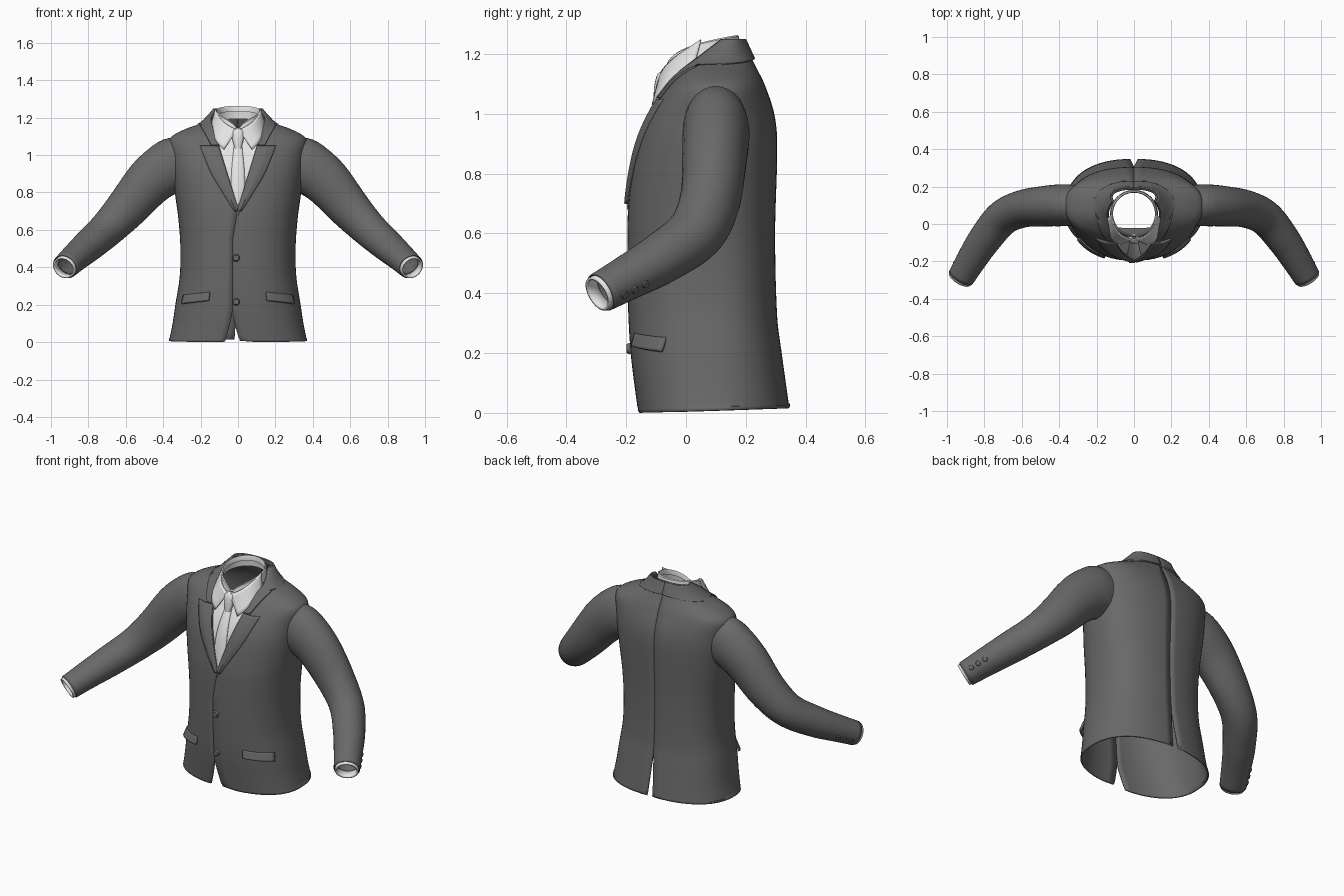
import bpy, bmesh, math
from mathutils import Vector

cube = bpy.data.objects.get("Cube")
if cube:
    bpy.data.objects.remove(cube)


def material(name, value):
    m = bpy.data.materials.new(name)
    m.use_nodes = True
    m.diffuse_color = (value, value, value, 1)
    m.node_tree.nodes["Principled BSDF"].inputs["Base Color"].default_value = m.diffuse_color
    return m


CLOTH = material("charcoal cloth", 0.14)
SHIRT = material("white shirt", 0.78)


def curve(keys, z):
    """Smooth interpolation through (z, value) keys."""
    n = len(keys) - 1
    z = min(max(z, keys[0][0]), keys[n][0])
    i = next(k for k in range(n) if z <= keys[k + 1][0])
    slope = lambda k: ((keys[min(k + 1, n)][1] - keys[max(k - 1, 0)][1])
                       / (keys[min(k + 1, n)][0] - keys[max(k - 1, 0)][0]))
    (za, a), (zb, b) = keys[i], keys[i + 1]
    h = zb - za
    t = (z - za) / h
    s = t * t * (3 - 2 * t)
    return a + (b - a) * s + h * t * (1 - t) * ((1 - t) * slope(i) - t * slope(i + 1))


def lerp_range(a, b, n):
    return [a + (b - a) * i / n for i in range(n + 1)]


def sheet(name, rows, mat, thick=0.0, offset=-1, closed=False):
    """Mesh from rows of points, optionally thickened."""
    bm = bmesh.new()
    vs = [[bm.verts.new(p) for p in r] for r in rows]
    for r, q in zip(vs, vs[1:]):
        m = len(r)
        for i in range(m if closed else m - 1):
            j = (i + 1) % m
            bm.faces.new((r[i], r[j], q[j], q[i]))
    bmesh.ops.remove_doubles(bm, verts=bm.verts, dist=0.0002)
    bmesh.ops.recalc_face_normals(bm, faces=bm.faces)
    return finish(name, bm, mat, thick, offset)


def finish(name, bm, mat, thick=0.0, offset=-1):
    me = bpy.data.meshes.new(name)
    bm.to_mesh(me)
    bm.free()
    ob = bpy.data.objects.new(name, me)
    bpy.context.collection.objects.link(ob)
    me.materials.append(mat)
    if thick:
        mod = ob.modifiers.new("thickness", "SOLIDIFY")
        mod.thickness, mod.offset = thick, offset
    bpy.ops.object.select_all(action="DESELECT")
    ob.select_set(True)
    bpy.context.view_layer.objects.active = ob
    bpy.ops.object.shade_smooth_by_angle(angle=math.radians(40))
    return ob


# Torso cross-section by height: half width, front, middle and back
WIDTH = [(0, .37), (.1, .35), (.2, .335), (.35, .312), (.5, .308), (.65, .318), (.78, .335), (.9, .35),
         (1, .36), (1.07, .37), (1.1, .355), (1.14, .28), (1.17, .2), (1.21, .155), (1.25, .12)]
FRONT = [(0, -.16), (.2, -.185), (.4, -.195), (.65, -.195), (.75, -.188), (.9, -.163), (1, -.125),
         (1.1, -.06), (1.15, -.015), (1.2, .03), (1.25, .1)]
MIDDLE = [(0, .08), (.9, .09), (1.1, .1), (1.2, .11), (1.25, .145)]
BACK = [(0, .348), (.2, .32), (.32, .305), (.6, .298), (.9, .305), (1, .295), (1.1, .262),
        (1.16, .232), (1.2, .213), (1.25, .19)]
NECK_EDGE = [(.72, 0), (1.04, .098), (1.15, .128), (1.2, .137), (1.25, .11)]
SQUARE = 0.85
TOP = 1.25


def surface(side, a, z, out=0.0):
    """Point on the torso; angle 0 is the front centre, pi the back."""
    s, c = math.sin(a), math.cos(a)
    mid = curve(MIDDLE, z)
    depth = (mid - curve(FRONT, z) if c > 0 else curve(BACK, z) - mid) + out
    x = (curve(WIDTH, z) + out) * math.copysign(abs(s) ** SQUARE, s)
    return Vector((side * x, mid - math.copysign(abs(c) ** SQUARE, c) * depth, z))


def angle_at(x, z, out=0.0):
    r = min(1, abs(x) / (curve(WIDTH, z) + out))
    return math.copysign(math.asin(r ** (1 / SQUARE)), x)


def front_edge(side, z):
    if z >= .72:
        return curve(NECK_EDGE, z)
    seam = -.03 * min(1, (.72 - z) / .18)
    gap = .04 * max(0, 1 - z / .17) ** 1.3
    return side * seam + gap


# Jacket body, one panel per side, split by the lapel opening and back vent
for side, label in ((1, "left"), (-1, "right")):
    rows = []
    for z in lerp_range(0, TOP, 110):
        a = angle_at(front_edge(side, z), z)
        b = math.pi - angle_at(.02 * max(0, 1 - z / .28), z)
        row = [surface(side, t, z) for t in lerp_range(a, b, 36)]
        if z < .02:
            for p in row:
                p.z += .016 * (p.y + .16) / .5 + .008 * max(0, 1 - abs(p.x) / .1)
        rows.append(row)
    sheet(label + "_body_panel", rows, CLOTH, .008)

    # Lapel, widening up to the notch
    LAPEL = [(.7, .02), (.78, .07), (.9, .14), (1.0, .182), (1.05, .2)]
    rows = []
    for z in lerp_range(.7, 1.05, 24):
        a, b = angle_at(front_edge(side, z), z), angle_at(curve(LAPEL, z), z)
        rows.append([surface(side, t, z, .014 - .008 * abs(k - 4) / 4)
                     for k, t in enumerate(lerp_range(a, b, 8))])
    sheet(label + "_lapel", rows, CLOTH, .01)

    # Collar leaf running up from the notch and round the back of the neck
    rows = []
    for z in lerp_range(1.055, TOP, 40):
        a = angle_at(curve(NECK_EDGE, z), z)
        if z < 1.165:
            b = angle_at(.14 + .055 * (z - 1.055) / .11, z)
        else:
            b = math.pi / 2 * (1 + min(1, (z - 1.165) / .02))
        rows.append([surface(side, t, z, .011) for t in lerp_range(a, max(a, b), 24)])
    sheet(label + "_collar_leaf", rows, CLOTH, .01)

    # Hip pocket flap
    rows = []
    for v in lerp_range(0, 1, 5):
        row = []
        for u in lerp_range(0, 1, 12):
            z = .268 - .015 * u - .045 * v
            row.append(surface(side, angle_at(.15 + .14 * u, z), z, .004 + .014 * v))
        rows.append(row)
    sheet(label + "_pocket_flap", rows, CLOTH, .012)


# Sleeves: path points with vertical and sideways radii
SLEEVE = [((.25, .1, .95), .14, .1), ((.335, .1, .945), .15, .11), ((.39, .1, .922), .142, .112),
          ((.48, .095, .85), .13, .108), ((.6, .08, .71), .112, .1), ((.705, .03, .6), .096, .095),
          ((.8, -.085, .515), .086, .088), ((.865, -.185, .458), .076, .08), ((.925, -.285, .403), .068, .072)]
STEPS = 6


def sleeve_frame(k):
    """Centre, axes and radii at position k along the sleeve."""
    get = lambda f: curve([(i, f(key)) for i, key in enumerate(SLEEVE)], k)
    pos = lambda q: Vector([curve([(i, key[0][d]) for i, key in enumerate(SLEEVE)], q) for d in range(3)])
    last = len(SLEEVE) - 1
    along = (pos(min(k + .5, last)) - pos(max(k - .5, 0))).normalized()
    flat = along.cross(Vector((0, 0, 1))).normalized()
    return pos(k), along, flat, flat.cross(along), get(lambda s: s[1]), get(lambda s: s[2])


def tube_row(k, side, shrink=1.0, push=0.0, n=32):
    c, along, flat, up, rz, ry = sleeve_frame(k)
    row = []
    for i in range(n):
        t = math.tau * i / n
        p = c + along * push + shrink * (flat * ry * math.cos(t) + up * rz * math.sin(t))
        row.append(Vector((p.x * side, p.y, p.z)))
    return row


def button(name, centre, normal, radius):
    bm = bmesh.new()
    bmesh.ops.create_cone(bm, cap_ends=True, segments=16, radius1=radius, radius2=radius * .75, depth=.012)
    turn = normal.to_track_quat("Z", "Y")
    for v in bm.verts:
        v.co = turn @ v.co + centre
    finish(name, bm, CLOTH)


END = len(SLEEVE) - 1
for side, label in ((1, "left"), (-1, "right")):
    rows = [tube_row(k / STEPS, side) for k in range(END * STEPS + 1)]
    sheet(label + "_sleeve", rows, CLOTH, .005, closed=True)
    cuff = [tube_row(END, side, .9, push) for push in (-.03, 0, .014)]
    sheet(label + "_shirt_cuff", cuff, SHIRT, .009, closed=True)
    for i in range(3):
        c, along, flat, up, rz, ry = sleeve_frame(END - .35 - .33 * i)
        outward = Vector((.8, .5, -.45))
        outward = (outward - along * outward.dot(along)).normalized()
        p = c + outward * (ry + rz) / 2
        button(f"{label}_cuff_button_{i + 1}", Vector((p.x * side, p.y, p.z)),
               Vector((outward.x * side, outward.y, outward.z)), .016)

# Front buttons
for label, z in (("upper", .45), ("lower", .215)):
    button(label + "_front_button", surface(1, angle_at(-.01, z), z, .006), Vector((0, -1, 0)), .02)

# Shirt front behind the lapels
rows = []
for z in lerp_range(.66, 1.13, 20):
    a = angle_at(curve(NECK_EDGE, z) + .02, z)
    rows.append([surface(1, t, z, -.012) for t in lerp_range(-a, a, 12)])
sheet("shirt_front", rows, SHIRT)

# Shirt neckband, dipping at the front
rows = []
for radius, drop in ((.128, .07), (.126, .03), (.122, .004), (.116, 0), (.112, .012), (.112, .03)):
    row = []
    for t in lerp_range(0, math.tau, 48)[:-1]:
        z = 1.135 + .128 * math.sin(t / 2) ** .6 - drop
        row.append((radius * math.sin(t), .055 - radius * math.cos(t), z))
    rows.append(row)
sheet("shirt_neckband", rows, SHIRT, closed=True)

# Shirt collar points
for side, label in ((1, "left"), (-1, "right")):
    top_in, tip = Vector((.004, -.085, 1.135)), Vector((.075, -.112, 1.03))
    top_out, low_out = Vector((.122, .05, 1.248)), Vector((.14, .03, 1.17))
    rows = []
    for u in lerp_range(0, 1, 10):
        row = []
        for v in lerp_range(0, 1, 6):
            p = top_in.lerp(top_out, u).lerp(tip.lerp(low_out, u), v)
            bow = .028 * math.sin(math.pi * u)
            row.append((side * (p.x + bow * .6), p.y - bow, p.z - bow * .4))
        rows.append(row)
    sheet(label + "_collar_point", rows, SHIRT, .006, 0)

# Necktie: blade following the shirt, and a tapered knot
BLADE = [(.68, .04), (.9, .036), (1.07, .02)]
rows = []
for z in lerp_range(.68, 1.07, 16):
    w = min(curve(BLADE, z), .01 + max(0, front_edge(1, z)))
    rows.append([surface(1, angle_at(w * u, z), z, .004 - .008 * abs(u)) for u in lerp_range(-1, 1, 6)])
sheet("tie_blade", rows, SHIRT, .006)
KNOT = [(1.035, .016), (1.06, .024), (1.1, .033), (1.135, .03), (1.145, .012)]
rows = []
for z in lerp_range(1.035, 1.145, 10):
    r = curve(KNOT, z)
    y = -.098 + .25 * (z - 1.035)
    rows.append([(r * math.cos(t), y + .7 * r * math.sin(t), z) for t in lerp_range(0, math.tau, 16)[:-1]])
sheet("tie_knot", rows, SHIRT, closed=True)
